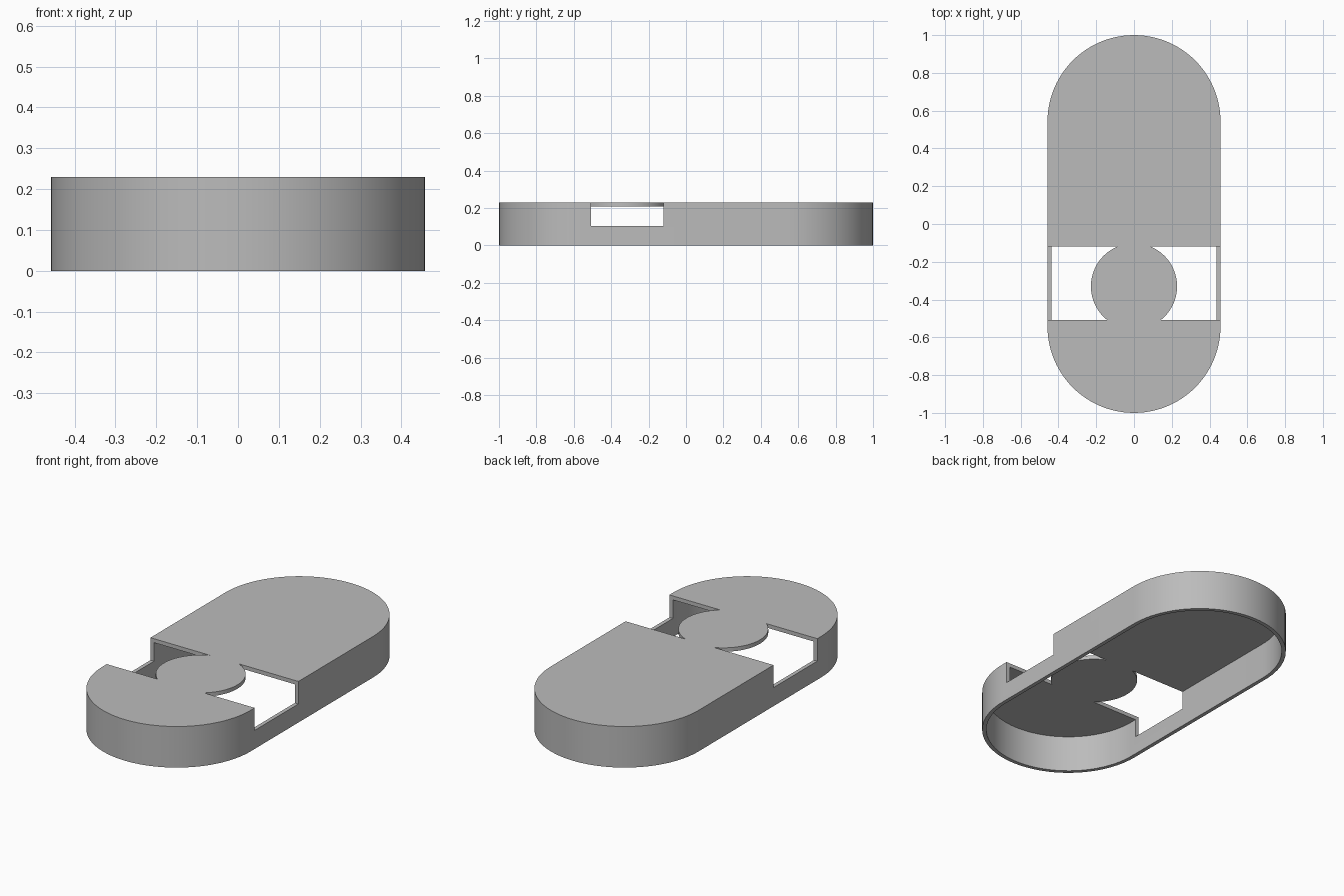
import bpy, bmesh, math

HALF_W, HALF_L, HEIGHT = 0.458, 1.0, 0.23
WALL = 0.022

if "Cube" in bpy.data.objects:
    bpy.data.objects.remove(bpy.data.objects["Cube"], do_unlink=True)

grey = bpy.data.materials.new("plain grey")
grey.use_nodes = True
grey.diffuse_color = (0.5, 0.5, 0.5, 1)
grey.node_tree.nodes["Principled BSDF"].inputs["Base Color"].default_value = (0.5, 0.5, 0.5, 1)


def stadium(radius, offset, steps=48):
    """Outline of two half circles joined by straight sides."""
    pts = []
    for start, cy in ((0, offset), (math.pi, -offset)):
        for i in range(steps + 1):
            a = start + math.pi * i / steps
            pts.append((radius * math.cos(a), cy + radius * math.sin(a)))
    return pts


def prism(name, outline, z0, z1):
    """Closed solid raised from a flat outline."""
    bm = bmesh.new()
    face = bm.faces.new([bm.verts.new((x, y, z0)) for x, y in outline])
    top = bmesh.ops.extrude_face_region(bm, geom=[face])["geom"]
    bmesh.ops.translate(bm, vec=(0, 0, z1 - z0),
                        verts=[v for v in top if isinstance(v, bmesh.types.BMVert)])
    bmesh.ops.recalc_face_normals(bm, faces=bm.faces)
    mesh = bpy.data.meshes.new(name)
    bm.to_mesh(mesh)
    bm.free()
    mesh.materials.append(grey)
    obj = bpy.data.objects.new(name, mesh)
    bpy.context.collection.objects.link(obj)
    return obj


def cut(obj, tool):
    """Subtract the tool from the object and discard the tool."""
    mod = obj.modifiers.new("cut", "BOOLEAN")
    mod.operation, mod.solver, mod.object = "DIFFERENCE", "EXACT", tool
    bpy.ops.object.select_all(action="DESELECT")
    bpy.context.view_layer.objects.active = obj
    obj.select_set(True)
    bpy.ops.object.modifier_apply(modifier=mod.name)
    bpy.data.objects.remove(tool, do_unlink=True)


# Hollow cover, open underneath
straight = HALF_L - HALF_W
cover = prism("cover_shell", stadium(HALF_W, straight), 0, HEIGHT)
cut(cover, prism("cavity", stadium(HALF_W - WALL, straight), -0.1, HEIGHT - WALL))

# Cross slot through roof and upper walls, leaving a round bridge in the middle
front, back = -0.507, -0.12
slot = prism("slot", [(-0.6, front), (0.6, front), (0.6, back), (-0.6, back)], 0.104, 0.3)
disc = [(0.228 * math.cos(math.tau * i / 96), -0.33 + 0.228 * math.sin(math.tau * i / 96))
        for i in range(96)]
cut(slot, prism("round_bridge", disc, 0, 0.4))
cut(cover, slot)

bpy.context.view_layer.objects.active = cover
cover.select_set(True)
bpy.ops.object.shade_smooth_by_angle(angle=math.radians(30))
